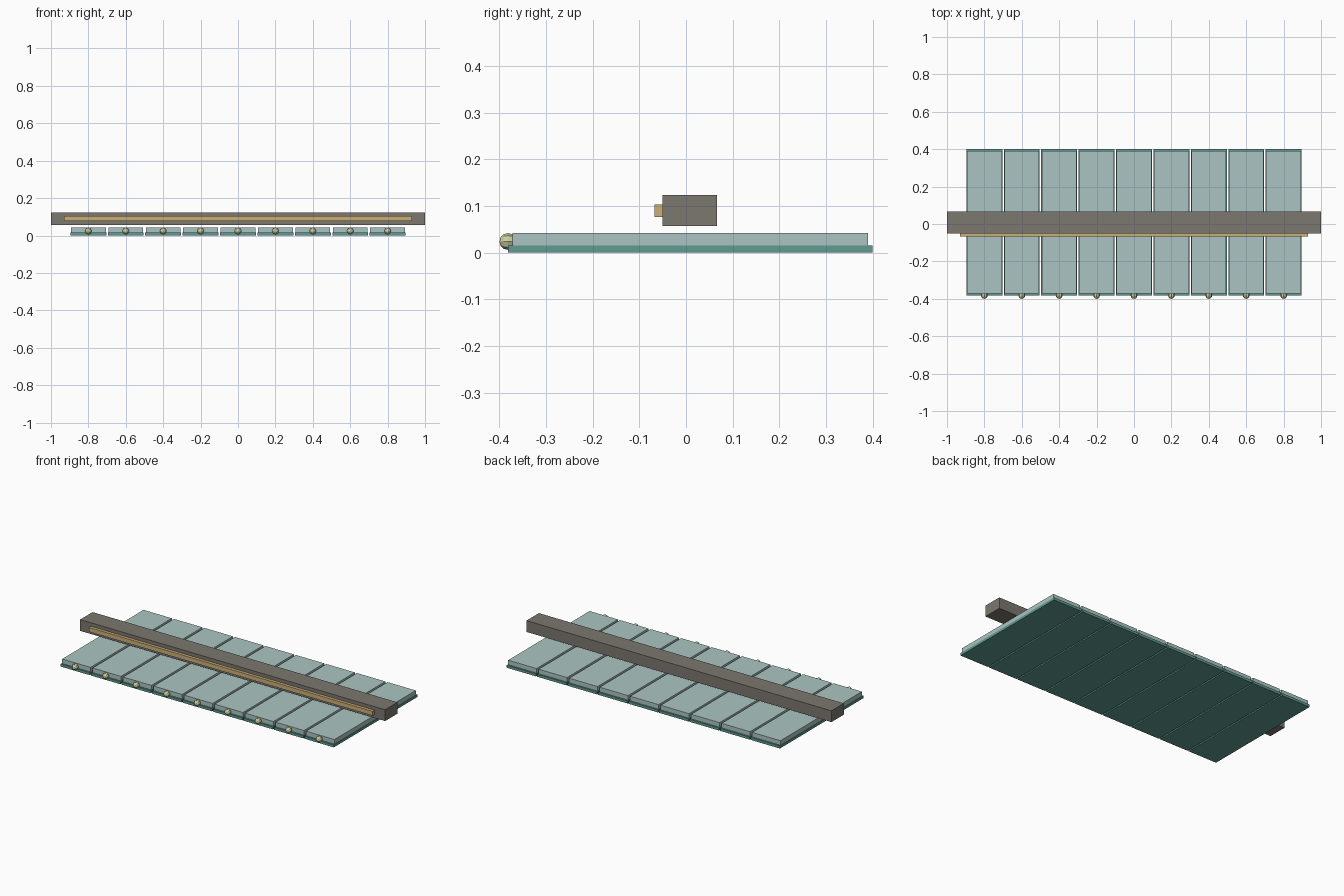
import bpy
import math

cube = bpy.data.objects.get("Cube")
if cube:
    bpy.data.objects.remove(cube, do_unlink=True)


def material(name, rgb):
    mat = bpy.data.materials.new(name)
    mat.use_nodes = True
    color = (*rgb, 1.0)
    mat.diffuse_color = color
    mat.node_tree.nodes["Principled BSDF"].inputs["Base Color"].default_value = color
    return mat


def box(name, low, high, mat):
    """Axis-aligned box between two corners."""
    middle = [(a + b) / 2 for a, b in zip(low, high)]
    bpy.ops.mesh.primitive_cube_add(size=1, location=middle)
    obj = bpy.context.object
    obj.name = name
    obj.scale = [b - a for a, b in zip(low, high)]
    bpy.ops.object.transform_apply(location=False, rotation=False, scale=True)
    obj.data.materials.append(mat)
    return obj


beam_grey = material("warm grey", (0.20, 0.185, 0.16))
strip_tan = material("tan", (0.60, 0.43, 0.19))
base_teal = material("teal", (0.115, 0.33, 0.28))
panel_pale = material("pale teal", (0.41, 0.56, 0.54))
knob_cream = material("pale yellow green", (0.60, 0.62, 0.34))

# Row of slabs, each with a base, a raised top panel and a front knob
COUNT = 9
SPACING = 0.2
for i in range(COUNT):
    x = (i - (COUNT - 1) / 2) * SPACING
    box(f"slab_base_{i + 1}", (x - 0.096, -0.382, 0), (x + 0.096, 0.4, 0.015), base_teal)
    box(f"slab_panel_{i + 1}", (x - 0.093, -0.372, 0.015), (x + 0.093, 0.39, 0.042), panel_pale)
    bpy.ops.mesh.primitive_uv_sphere_add(
        segments=8, ring_count=6, radius=0.018,
        location=(x, -0.382, 0.024), rotation=(math.pi / 2, 0, math.pi))
    knob = bpy.context.object
    knob.name = f"front_knob_{i + 1}"
    knob.data.materials.append(knob_cream)

# Long beam floating over the slabs, with a strip along its front
box("cross_beam", (-1, -0.05, 0.057), (1, 0.066, 0.124), beam_grey)
box("beam_front_strip", (-0.93, -0.068, 0.077), (0.93, -0.05, 0.103), strip_tan)
